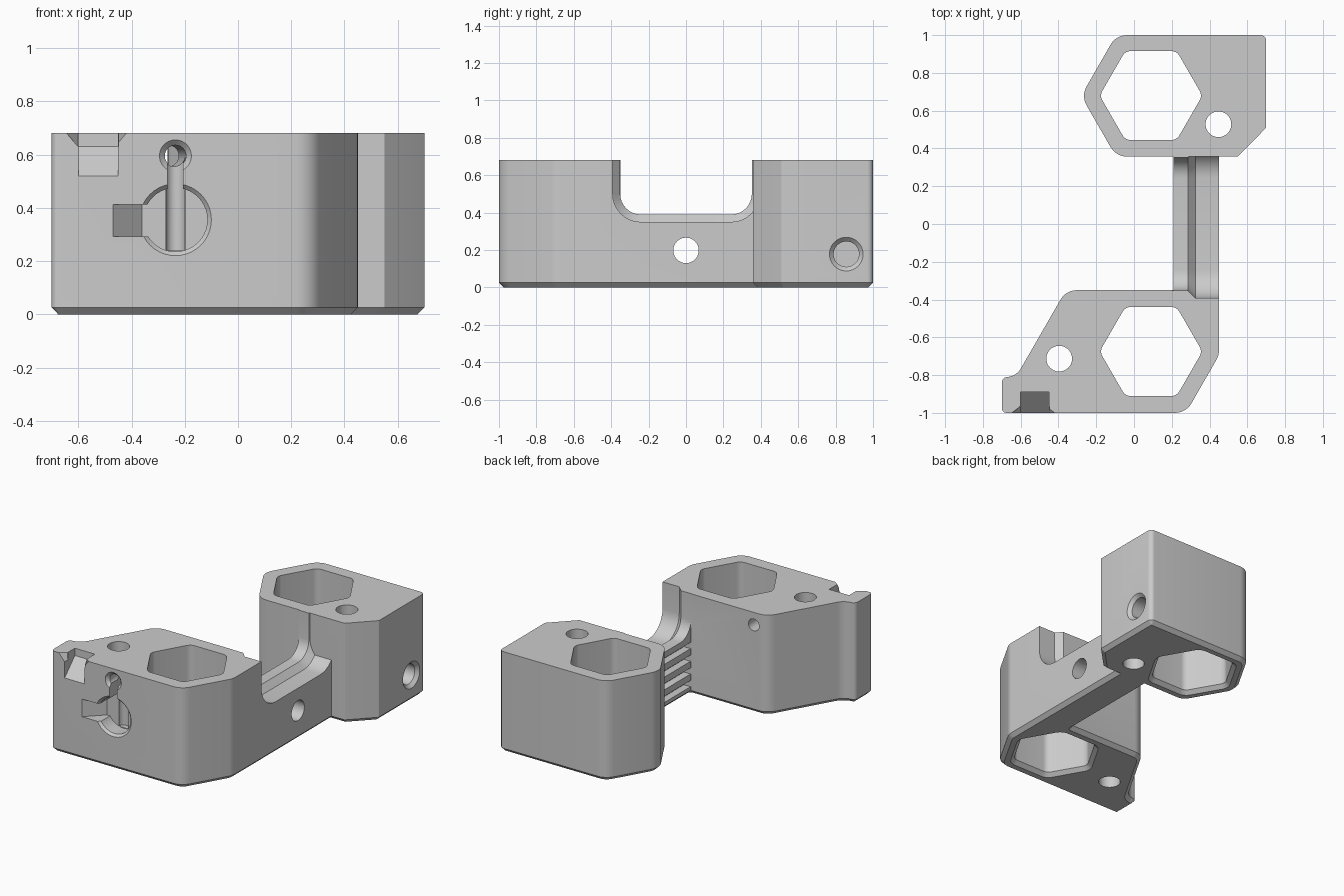
import bpy, bmesh, math
from mathutils import Vector

old = bpy.data.objects.get("Cube")
if old:
    bpy.data.objects.remove(old)

grey = bpy.data.materials.new("plain grey")
grey.use_nodes = True
grey.diffuse_color = (0.6, 0.6, 0.6, 1)
grey.node_tree.nodes["Principled BSDF"].inputs["Base Color"].default_value = (0.6, 0.6, 0.6, 1)

TOP, OVER = 0.68, 0.8


def loft(name, rings):
    """Closed solid through rings that have equal point counts."""
    bm = bmesh.new()
    loops = [[bm.verts.new(p) for p in ring] for ring in rings]
    n = len(loops[0])
    for a, b in zip(loops, loops[1:]):
        for i in range(n):
            bm.faces.new((a[i], a[(i + 1) % n], b[(i + 1) % n], b[i]))
    bm.faces.new(loops[0])
    bm.faces.new(loops[-1])
    bmesh.ops.recalc_face_normals(bm, faces=bm.faces)
    mesh = bpy.data.meshes.new(name)
    bm.to_mesh(mesh)
    bm.free()
    mesh.materials.append(grey)
    ob = bpy.data.objects.new(name, mesh)
    bpy.context.collection.objects.link(ob)
    return ob


def outline(corners, inset=0.0, steps=6):
    """Counter-clockwise corners (x, y, radius), inset and rounded."""
    pts = [Vector(c[:2]) for c in corners]
    n = len(pts)
    result = []
    for i, p in enumerate(pts):
        d1 = (p - pts[i - 1]).normalized()
        d2 = (pts[(i + 1) % n] - p).normalized()
        n1, n2 = Vector((-d1.y, d1.x)), Vector((-d2.y, d2.x))
        miter = (n1 + n2) / (1 + n1.dot(n2))
        side = 1 if d1.cross(d2) > 0 else -1
        r = max(corners[i][2] - side * inset, 0.004)
        centre = p + miter * (inset + side * r)
        for k in range(steps + 1):
            a, b = -n1 * side, -n2 * side
            ang = math.atan2(a.cross(b), a.dot(b)) * k / steps
            c, s = math.cos(ang), math.sin(ang)
            result.append(centre + r * Vector((a.x * c - a.y * s, a.x * s + a.y * c)))
    return result


def prism(name, corners, levels):
    """Vertical rounded prism; levels are (z, inset)."""
    return loft(name, [[(p.x, p.y, z) for p in outline(corners, inset)] for z, inset in levels])


def bore(name, axis, stations, n=40):
    """Round solid along x, y or z; stations are (centre, radius)."""
    rings = []
    for c, r in stations:
        ring = []
        for k in range(n):
            u, v = r * math.cos(math.tau * k / n), r * math.sin(math.tau * k / n)
            off = {"x": (0, u, v), "y": (u, 0, v), "z": (u, v, 0)}[axis]
            ring.append(Vector(c) + Vector(off))
        rings.append(ring)
    return loft(name, rings)


def box(name, x, y, z):
    return loft(name, [[(x[0], y[0], h), (x[1], y[0], h), (x[1], y[1], h), (x[0], y[1], h)] for h in z])


def combine(target, tool, operation="DIFFERENCE"):
    mod = target.modifiers.new("combine", "BOOLEAN")
    mod.operation, mod.solver, mod.object = operation, "EXACT", tool
    bpy.context.view_layer.objects.active = target
    bpy.ops.object.modifier_apply(modifier=mod.name)
    bpy.data.objects.remove(tool)


def hexagon(cx, cy, radius, r):
    return [(cx + radius * math.cos(k * math.pi / 3), cy + radius * math.sin(k * math.pi / 3), r)
            for k in range(6)]


# Front block with the bridge running back from it
chamfered = [(0, 0.025), (0.025, 0), (TOP, 0)]
body = prism("clamp_body", [
    (-0.7, -1, 0.025), (0.275, -1, 0.1), (0.45, -0.695, 0.1), (0.45, 0.43, 0), (0.21, 0.43, 0),
    (0.21, -0.35, 0), (-0.36, -0.35, 0.1), (-0.625, -0.81, 0.09), (-0.7, -0.81, 0.03)], chamfered)


# Saddle cut over the bridge, with a lower outer step
def saddle(x, grow):
    floor, half, r = 0.39 - grow, 0.352 + grow, 0.11 + grow
    ring = [(x, half, OVER), (x, -half, OVER)]
    for start, cy in ((math.pi, r - half), (1.5 * math.pi, half - r)):
        for k in range(9):
            a = start + k * math.pi / 16
            ring.append((x, cy + r * math.cos(a), floor + r + r * math.sin(a)))
    return ring


combine(body, loft("saddle_cut", [saddle(0.2, 0), saddle(0.285, 0), saddle(0.325, 0.04), saddle(0.6, 0.04)]))

# Ribbed inner face of the bridge
for i in range(4):
    z = 0.05 + 0.086 * i
    combine(body, box("rib_slot", (0.19, 0.26), (-0.349, 0.4), (z, z + 0.042)))

# Back block
back = prism("back_block", [
    (-0.28, 0.678, 0.1), (-0.095, 0.357, 0.1), (0.55, 0.357, 0.005), (0.7, 0.51, 0.005),
    (0.7, 1, 0.03), (-0.095, 1, 0.1)], chamfered)
combine(body, back, "UNION")

# Hexagonal wells, flared at the bottom
for cy in (0.68, -0.675):
    combine(body, prism("hex_well", hexagon(0.09, cy, 0.272, 0.05),
                        [(-0.02, -0.045), (0.025, 0), (OVER, 0)]))

# Vertical screw holes
for x, y in ((0.447, 0.528), (-0.396, -0.713)):
    combine(body, bore("screw_hole", "z", [((x, y, -0.1), 0.068), ((x, y, OVER), 0.068)]))

# Cross hole through the bridge and countersunk side hole
combine(body, bore("bridge_hole", "x", [((0.1, 0, 0.198), 0.068), ((0.6, 0, 0.198), 0.068)]))
combine(body, bore("side_hole", "x", [((0.45, 0.857, 0.178), 0.068), ((0.678, 0.857, 0.178), 0.068),
                                      ((0.71, 0.857, 0.178), 0.1)]))

# Keyhole recess in the front: round pocket, neck, wire hole and groove
kx, floor = -0.235, -0.89
combine(body, bore("round_pocket", "y", [((kx, -1.01, 0.355), 0.145), ((kx, -0.985, 0.355), 0.12),
                                         ((kx, floor, 0.355), 0.12)]))
combine(body, box("neck", (kx - 0.029, kx + 0.029), (-1.05, floor), (0.42, 0.59)))
combine(body, bore("wire_hole", "y", [((kx, -1.01, 0.595), 0.07), ((kx, -0.98, 0.595), 0.04),
                                      ((kx - 0.03, -0.3, 0.595), 0.04)]))
combine(body, bore("wire_groove", "z", [((kx, floor, 0.24), 0.036), ((kx, floor, 0.595), 0.036)]))

# Sloped pocket beside the recess
ramp = [(-0.52, -1.05), (-0.36, floor), (-0.22, floor), (-0.22, -1.05)]
combine(body, loft("side_ramp", [[(x, y, z) for x, y in ramp] for z in (0.292, 0.412)]))

# Sloped notch at the top edge with flared corners
slope = [(-1.05, 0.47), (floor, 0.63), (floor, OVER), (-1.05, OVER)]
combine(body, loft("top_notch", [[(x, y, z) for y, z in slope] for x in (-0.6, -0.45)]))
flare = [[(-0.601, y, 0.63), (-0.449, y, 0.63), (-0.449 + w, y, 0.7), (-0.601 - w, y, 0.7)]
         for y, w in ((-1.01, 0.06), (-0.965, 0.001))]
combine(body, loft("notch_flare", flare))

# Smooth rounded corners, crisp edges
bpy.ops.object.select_all(action="DESELECT")
body.select_set(True)
bpy.context.view_layer.objects.active = body
bpy.ops.object.shade_smooth_by_angle(angle=math.radians(30))
